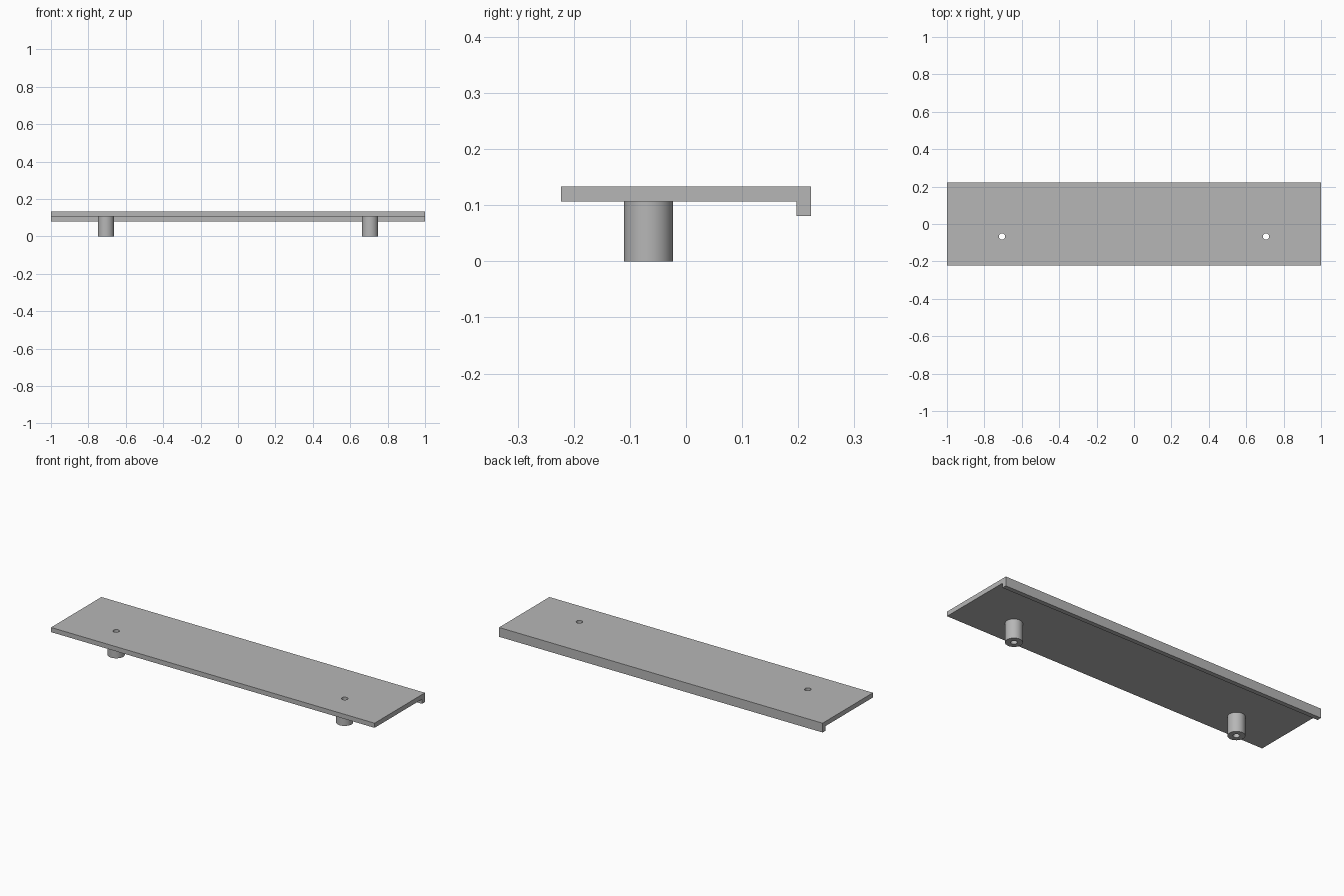
import bpy, bmesh, math
from mathutils import Vector

cube = bpy.data.objects.get("Cube")
if cube:
    bpy.data.objects.remove(cube, do_unlink=True)

LEG_X, LEG_Y = 0.706, -0.067
LEG_R, HOLE_R = 0.0435, 0.0165
BOTTOM, TOP, LIP = 0.107, 0.133, 0.081
HALF_Y, LIP_Y = 0.2225, 0.197

grey = bpy.data.materials.new("plain_grey")
grey.use_nodes = True
grey.diffuse_color = (0.47, 0.47, 0.47, 1)
grey.node_tree.nodes["Principled BSDF"].inputs["Base Color"].default_value = grey.diffuse_color


def make_object(name, bm):
    bmesh.ops.recalc_face_normals(bm, faces=bm.faces)
    mesh = bpy.data.meshes.new(name)
    bm.to_mesh(mesh)
    bm.free()
    mesh.materials.append(grey)
    obj = bpy.data.objects.new(name, mesh)
    bpy.context.collection.objects.link(obj)
    return obj


def select_only(obj):
    bpy.ops.object.select_all(action='DESELECT')
    obj.select_set(True)
    bpy.context.view_layer.objects.active = obj


# Shelf board with a downturned lip along the back, extruded from its side profile
profile = [(-HALF_Y, BOTTOM), (LIP_Y, BOTTOM), (LIP_Y, LIP),
           (HALF_Y, LIP), (HALF_Y, TOP), (-HALF_Y, TOP)]
bm = bmesh.new()
face = bm.faces.new([bm.verts.new((-1, y, z)) for y, z in profile])
ext = bmesh.ops.extrude_face_region(bm, geom=[face])
bmesh.ops.translate(bm, vec=(2, 0, 0),
                    verts=[g for g in ext["geom"] if isinstance(g, bmesh.types.BMVert)])
board = make_object("shelf_board", bm)


# Hollow round leg, spun from a rectangular wall section
def make_leg(name, x):
    bm = bmesh.new()
    wall = [(HOLE_R, 0), (LEG_R, 0), (LEG_R, BOTTOM), (HOLE_R, BOTTOM)]
    verts = [bm.verts.new((r, 0, z)) for r, z in wall]
    edges = [bm.edges.new((verts[i], verts[(i + 1) % 4])) for i in range(4)]
    bmesh.ops.spin(bm, geom=verts + edges, cent=(0, 0, 0), axis=(0, 0, 1),
                   angle=math.tau, steps=48)
    bmesh.ops.remove_doubles(bm, verts=bm.verts, dist=0.0001)
    leg = make_object(name, bm)
    leg.location = Vector((x, LEG_Y, 0))
    select_only(leg)
    bpy.ops.object.shade_smooth_by_angle(angle=math.radians(30))


# Screw hole through the board above a leg
def drill_hole(x):
    bpy.ops.mesh.primitive_cylinder_add(vertices=48, radius=HOLE_R, depth=0.2,
                                        location=(x, LEG_Y, TOP))
    cutter = bpy.context.object
    cutter.name = "hole_cutter"
    cutter.hide_render = True
    cutter.data.materials.append(grey)
    select_only(board)
    mod = board.modifiers.new("screw_hole", 'BOOLEAN')
    mod.operation = 'DIFFERENCE'
    mod.solver = 'EXACT'
    mod.object = cutter
    bpy.ops.object.modifier_apply(modifier=mod.name)
    bpy.data.objects.remove(cutter, do_unlink=True)


for side, sign in (("left", 1), ("right", -1)):
    make_leg(side + "_leg", sign * LEG_X)
    drill_hole(sign * LEG_X)

select_only(board)
bpy.ops.object.shade_smooth_by_angle(angle=math.radians(30))
